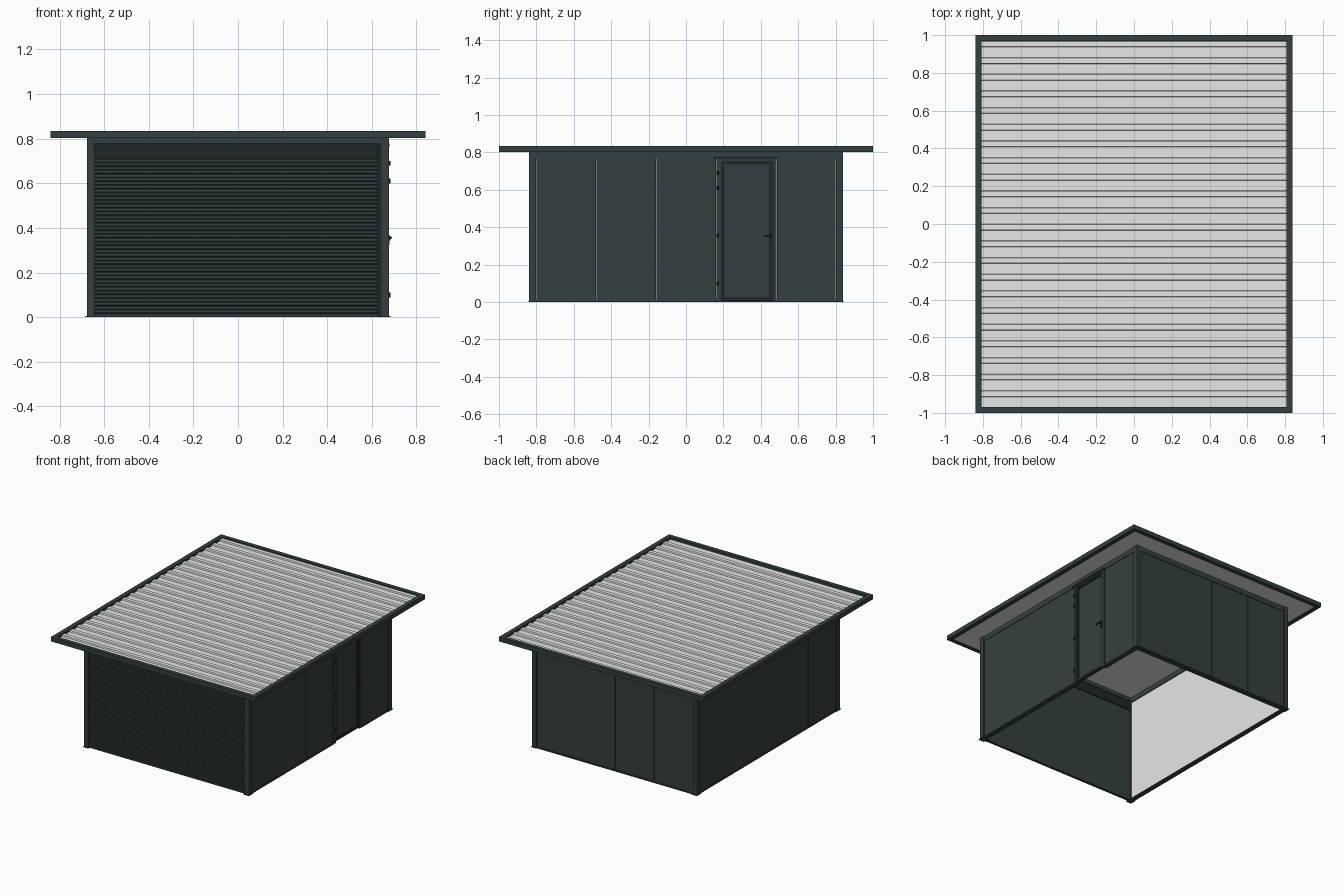
import bpy, bmesh, math

if "Cube" in bpy.data.objects:
    bpy.data.objects.remove(bpy.data.objects["Cube"])


def material(name, r, g, b):
    m = bpy.data.materials.new(name)
    m.diffuse_color = (r, g, b, 1)
    m.use_nodes = True
    m.node_tree.nodes["Principled BSDF"].inputs["Base Color"].default_value = m.diffuse_color
    return m


DARK = material("anthracite", 0.036, 0.050, 0.050)
SHADE = material("deep anthracite", 0.014, 0.019, 0.019)
GREY = material("roof grey", 0.8, 0.8, 0.8)
BLACK = material("hardware black", 0.01, 0.012, 0.012)


def finish(name, bm, mat):
    bmesh.ops.recalc_face_normals(bm, faces=bm.faces)
    me = bpy.data.meshes.new(name)
    bm.to_mesh(me)
    bm.free()
    me.materials.append(mat)
    ob = bpy.data.objects.new(name, me)
    bpy.context.collection.objects.link(ob)
    return ob


def boxes(name, spans, mat):
    """Each span is (x0, x1, y0, y1, z0, z1)."""
    bm = bmesh.new()
    for x0, x1, y0, y1, z0, z1 in spans:
        vs = bmesh.ops.create_cube(bm, size=1)["verts"]
        for v in vs:
            v.co.x = x1 if v.co.x > 0 else x0
            v.co.y = y1 if v.co.y > 0 else y0
            v.co.z = z1 if v.co.z > 0 else z0
    return finish(name, bm, mat)


def extrude_x(name, profile, x0, x1, mat):
    """Closed (y, z) profile swept along x."""
    bm = bmesh.new()
    face = bm.faces.new([bm.verts.new((x0, y, z)) for y, z in profile])
    res = bmesh.ops.extrude_face_region(bm, geom=[face])
    for v in res["geom"]:
        if isinstance(v, bmesh.types.BMVert):
            v.co.x = x1
    return finish(name, bm, mat)


# Roof edge trim
RX, RY, Z0, Z1 = 0.84, 1.0, 0.803, 0.835
boxes("roof_fascia", [
    (-RX, RX, -RY, -RY + 0.03, Z0, Z1), (-RX, RX, RY - 0.03, RY, Z0, Z1),
    (-RX, -RX + 0.033, -RY + 0.03, RY - 0.03, Z0, Z1),
    (RX - 0.033, RX, -RY + 0.03, RY - 0.03, Z0, Z1)], DARK)

# Ribbed roof sheet, ribs running across
N = 22
step = 1.94 / N
prof = [(-0.97, 0.806)]
for i in range(N):
    y = -0.97 + i * step
    prof += [(y, 0.817), (y + step * 0.62, 0.817), (y + step * 0.65, 0.827), (y + step * 0.97, 0.827)]
prof += [(0.97, 0.817), (0.97, 0.806)]
extrude_x("roof_sheet", prof, -RX + 0.033, RX - 0.033, GREY)

# Corner posts and base plates
WX, WY, TOP = 0.677, 0.84, 0.805
PX, PY = 0.033, 0.038
posts, plates = [], []
for sx in (-1, 1):
    for sy in (-1, 1):
        xs = sorted((sx * WX, sx * (WX - PX)))
        ys = sorted((sy * WY, sy * (WY - PY)))
        posts.append((*xs, *ys, 0, TOP))
        plates.append((xs[0] - 0.006, xs[1] + 0.006, ys[0] - 0.006, ys[1] + 0.006, 0, 0.004))
boxes("corner_posts", posts, DARK)
boxes("post_base_plates", plates, DARK)

# Top beams
IX, IY = WX - PX, WY - PY
boxes("top_beams", [
    (-WX + 0.004, -IX, -IY, IY, 0.768, TOP), (IX, WX - 0.004, -IY, IY, 0.768, TOP),
    (-IX, IX, IY, WY - 0.004, 0.768, TOP), (-IX, IX, -WY + 0.002, -IY, 0.778, TOP)], DARK)

# Bottom rails (front is open for the roller door)
boxes("bottom_rails", [
    (-WX, -IX, -IY, IY, 0, 0.01), (IX, WX, -IY, 0.16, 0, 0.01),
    (IX, WX, 0.485, IY, 0, 0.01), (-IX, IX, IY, WY, 0, 0.01)], DARK)

# Wall panels: dark skins outside, pale liners inside
seams_y = [-IY, -0.48, -0.16, 0.162, 0.485, IY]
seams_x = [-IX, -0.322, 0, 0.322, IX]
skins, liners = [], []
G = 0.0015
for i, (a, b) in enumerate(zip(seams_y, seams_y[1:])):
    skins.append((-WX + 0.008, -WX + 0.02, a + G, b - G, 0.01, 0.768))
    liners.append((-WX + 0.02, -WX + 0.027, a, b, 0.01, 0.768))
    if i != 3:
        skins.append((WX - 0.02, WX - 0.008, a + G, b - G, 0.01, 0.768))
        liners.append((WX - 0.027, WX - 0.02, a, b, 0.01, 0.768))
for a, b in zip(seams_x, seams_x[1:]):
    skins.append((a + G, b - G, WY - 0.02, WY - 0.008, 0.01, 0.768))
    liners.append((a, b, WY - 0.027, WY - 0.02, 0.01, 0.768))
boxes("wall_panels", skins, DARK)
boxes("wall_liners", liners, GREY)

# Roller door curtain with shallow slats
slats, h = 42, 0.71 / 42
prof = [(-0.812, 0)]
for i in range(slats):
    z = i * h
    prof += [(-0.824, z), (-0.827, z + h * 0.2), (-0.827, z + h * 0.85)]
prof += [(-0.824, 0.71), (-0.812, 0.71)]
extrude_x("roller_door", prof, -IX, 0.628, DARK)
boxes("roller_door_guide", [(0.626, IX, -0.834, -0.808, 0, 0.778)], SHADE)
boxes("roller_door_bottom_bar", [(-IX, 0.626, -0.83, -0.81, 0, 0.012)], DARK)

# Recessed roller housing above the curtain
boxes("roller_housing", [(-IX, 0.645, -0.82, -0.806, 0.71, 0.778)], SHADE)

# Side door frame and leaf
D0, D1 = 0.162, 0.485
boxes("side_door_frame", [
    (0.646, 0.675, D0, D0 + 0.024, 0, 0.768), (0.646, 0.675, D1 - 0.02, D1, 0, 0.768),
    (0.646, 0.675, D0 + 0.024, D1 - 0.02, 0.752, 0.768)], DARK)
boxes("side_door_header", [(0.66, 0.679, 0.15, 0.49, 0.765, 0.778)], SHADE)
boxes("side_door_leaf", [(0.65, 0.666, D0 + 0.024, D1 - 0.02, 0.006, 0.752)], DARK)
a, b = D0 + 0.026, D1 - 0.022
boxes("side_door_leaf_border", [
    (0.664, 0.671, a, a + 0.018, 0.008, 0.75), (0.664, 0.671, b - 0.018, b, 0.008, 0.75),
    (0.664, 0.671, a + 0.018, b - 0.018, 0.008, 0.028),
    (0.664, 0.671, a + 0.018, b - 0.018, 0.736, 0.75)], SHADE)

# Hinges
bm = bmesh.new()
for z in (0.10, 0.355, 0.61, 0.69):
    vs = bmesh.ops.create_cone(bm, cap_ends=True, segments=12, radius1=0.006,
                               radius2=0.006, depth=0.022)["verts"]
    bmesh.ops.translate(bm, verts=vs, vec=(0.677, 0.17, z))
finish("side_door_hinges", bm, BLACK)

# Handle: plate, neck, lever and lock
boxes("side_door_handle", [
    (0.670, 0.674, 0.446, 0.458, 0.32, 0.372), (0.674, 0.688, 0.449, 0.455, 0.352, 0.360),
    (0.684, 0.690, 0.415, 0.457, 0.352, 0.360), (0.674, 0.679, 0.448, 0.456, 0.326, 0.338)], BLACK)
